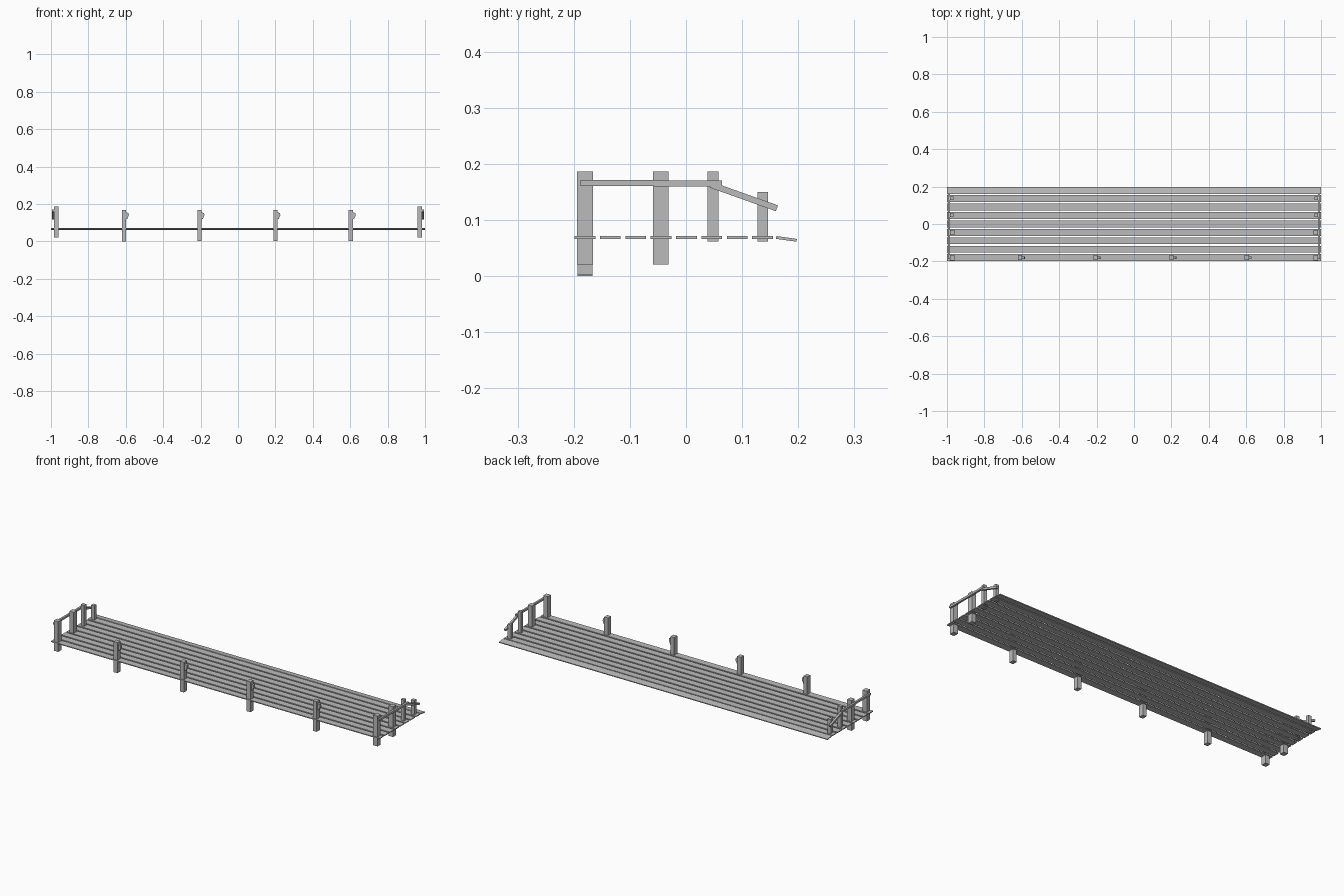
import bpy, bmesh, math
from mathutils import Matrix, Vector

cube = bpy.data.objects.get("Cube")
if cube:
    bpy.data.objects.remove(cube, do_unlink=True)

wood = bpy.data.materials.new("weathered_grey")
wood.use_nodes = True
grey = (0.5, 0.5, 0.5, 1)
wood.diffuse_color = grey
wood.node_tree.nodes["Principled BSDF"].inputs["Base Color"].default_value = grey


def finish(name, bm):
    bmesh.ops.recalc_face_normals(bm, faces=bm.faces)
    mesh = bpy.data.meshes.new(name)
    bm.to_mesh(mesh)
    bm.free()
    mesh.materials.append(wood)
    obj = bpy.data.objects.new(name, mesh)
    bpy.context.collection.objects.link(obj)
    return obj


def box(name, centre, size, tilt=0):
    bm = bmesh.new()
    place = (Matrix.Translation(centre) @ Matrix.Rotation(tilt, 4, "X")
             @ Matrix.Diagonal((*size, 1)))
    bmesh.ops.create_cube(bm, size=1, matrix=place)
    return finish(name, bm)


def post(name, x, y, width, depth, bottom, top):
    return box(name, (x, y, (bottom + top) / 2), (width, depth, top - bottom))


def rail(name, x, start, end):
    a, b = Vector((x, *start)), Vector((x, *end))
    d = b - a
    return box(name, (a + b) / 2, (0.011, d.length, 0.011), math.atan2(d.z, d.y))


# Deck planks, the last one sagging
for i in range(8):
    box(f"deck_plank_{i + 1}", (0, -0.18 + i * 0.0452, 0.069), (2, 0.037, 0.005))
box("sagging_plank", (0, 0.179, 0.0665), (2, 0.037, 0.005), math.radians(-8))

# Railings at both ends
for side, s in (("left", 1), ("right", -1)):
    post(f"{side}_front_post", s * 0.972, -0.18, 0.026, 0.028, 0.021, 0.187)
    post(f"{side}_middle_post", s * 0.972, -0.045, 0.026, 0.028, 0.021, 0.187)
    post(f"{side}_rear_post", s * 0.974, 0.048, 0.02, 0.019, 0.062, 0.187)
    post(f"{side}_short_post", s * 0.974, 0.137, 0.02, 0.019, 0.062, 0.15)
    rail(f"{side}_front_rail", s * 0.989, (-0.188, 0.166), (-0.05, 0.166))
    rail(f"{side}_middle_rail", s * 0.99, (-0.057, 0.165), (0.064, 0.165))
    rail(f"{side}_sloping_rail", s * 0.988, (0.044, 0.163), (0.162, 0.121))

# Mooring posts along the front, each with a side cleat
cleat_profile = [(0, 0.155), (0.013, 0.152), (0.015, 0.14), (0.006, 0.12), (0, 0.12)]
for i, x in enumerate((-0.61, -0.206, 0.2, 0.603)):
    post(f"mooring_post_{i + 1}", x, -0.18, 0.023, 0.027, 0.002 * (i > 0), 0.168)
    bm = bmesh.new()
    face = bm.faces.new([bm.verts.new((x + 0.0115 + px, -0.186, pz))
                         for px, pz in cleat_profile])
    grown = bmesh.ops.extrude_face_region(bm, geom=[face])["geom"]
    bmesh.ops.translate(bm, vec=(0, 0.012, 0),
                        verts=[v for v in grown if isinstance(v, bmesh.types.BMVert)])
    finish(f"cleat_{i + 1}", bm)
